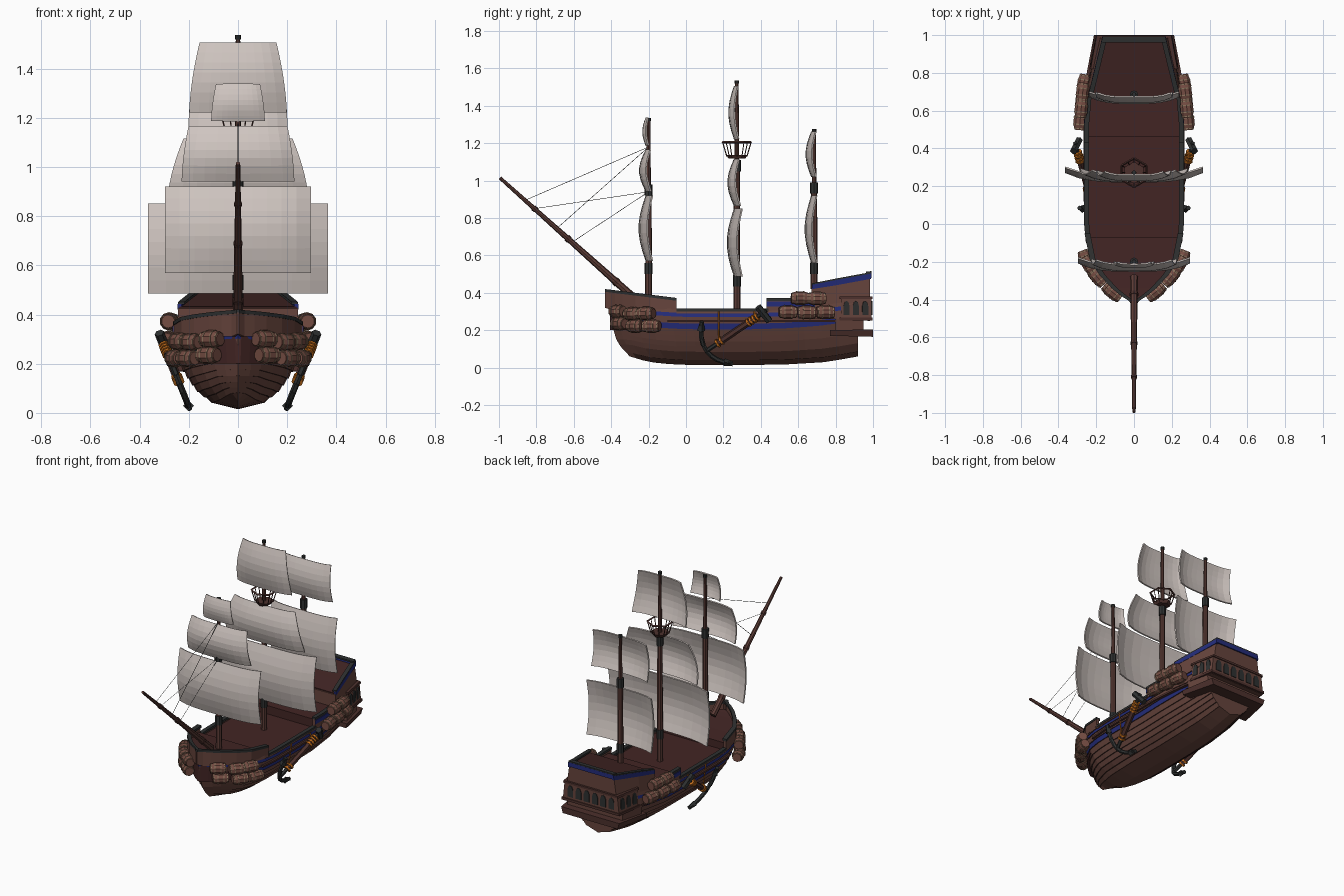
import bpy, bmesh, math
from mathutils import Vector as V, Matrix

if "Cube" in bpy.data.objects:
    bpy.data.objects.remove(bpy.data.objects["Cube"])

def mat(name, r, g, b):
    m = bpy.data.materials.new(name)
    m.diffuse_color = [((c / 255 + .055) / 1.055) ** 2.4 for c in (r, g, b)] + [1]
    m.use_nodes = True
    m.node_tree.nodes["Principled BSDF"].inputs["Base Color"].default_value = m.diffuse_color
    return m

HULL, DARK, DECK = mat("hull_brown", 102, 68, 60), mat("dark_brown", 76, 48, 44), mat("deck_brown", 66, 37, 36)
BLACK, BLUE, SAIL = mat("iron_black", 46, 48, 48), mat("stripe_blue", 36, 44, 122), mat("sail_cloth", 208, 198, 193)
ROPE, WOOD, TAN = mat("rope_orange", 200, 112, 28), mat("barrel_wood", 116, 76, 66), mat("hoop_tan", 140, 116, 94)
MAST = mat("mast_brown", 92, 60, 54)

def make(name, bm, *mats):
    bmesh.ops.remove_doubles(bm, verts=bm.verts, dist=1e-5)
    bmesh.ops.recalc_face_normals(bm, faces=bm.faces)
    me = bpy.data.meshes.new(name)
    bm.to_mesh(me)
    bm.free()
    for m in mats:
        me.materials.append(m)
    o = bpy.data.objects.new(name, me)
    bpy.context.collection.objects.link(o)
    return o

def cyl(bm, p, q, r1, r2=None, n=8, mi=0):
    p, q = V(p), V(q)
    d = q - p
    M = Matrix.Translation((p + q) / 2) @ d.to_track_quat('Z', 'Y').to_matrix().to_4x4()
    res = bmesh.ops.create_cone(bm, cap_ends=True, segments=n, radius1=r1,
                                radius2=r1 if r2 is None else r2, depth=d.length, matrix=M)
    for f in {f for v in res['verts'] for f in v.link_faces}:
        f.material_index = mi

def interp(tab, x):
    if x <= tab[0][0]:
        return tab[0][1]
    for (a, p), (b, q) in zip(tab, tab[1:]):
        if x <= b:
            return p + (q - p) * (x - a) / (b - a)
    return tab[-1][1]

def loft(bm, rings):
    # closed loft through equal-sized rings, capped
    vs = [[bm.verts.new(p) for p in r] for r in rings]
    n = len(vs[0])
    for a, b in zip(vs, vs[1:]):
        for i in range(n):
            bm.faces.new((a[i], a[(i + 1) % n], b[(i + 1) % n], b[i]))
    bm.faces.new(vs[0])
    bm.faces.new(vs[-1][::-1])

# hull shape tables
STEM = [(0, -.30), (.15, -.34), (.3, -.37), (.6, -.395), (1, -.42)]
KEEL = [(-.3, .06), (-.2, .03), (-.05, .015), (.5, .015), (.75, .03), (.92, .06)]
SHEER = [(-.42, .34), (-.2, .322), (0, .31), (.45, .31), (.7, .33), (.92, .36)]
PLAN = [(0, 0), (.03, .24), (.06, .43), (.11, .67), (.17, .87), (.25, .97), (.33, 1), (.7, 1), (.85, .93), (1, .8)]
SECT = [(0, 0), (.085, .385), (.237, .615), (.42, .77), (.63, .9), (.83, .98), (1, 1)]

def half(y):
    return .26 * interp(PLAN, (y + .42) / 1.34)

# planked hull with two blue stripes
bm = bmesh.new()
ts = [0, .085, .16, .237, .33, .42, .53, .645, .745, .865, .935, 1]
rows = [p for a, b in zip(ts, ts[1:]) for p in ((a, .006 if a else 0), (b, 0))]
ss = [0, .03, .06, .11, .17, .25, .33, .45, .57, .7, .78, .85, .92, 1]
grids = []
for side in (1, -1):
    g = []
    for t, off in rows:
        r = []
        for s in ss:
            y0 = interp(STEM, t)
            y = y0 + s * (.92 - y0)
            k = interp(KEEL, y)
            f = interp(PLAN, s)
            x = .26 * f * interp(SECT, t) + off * min(1, f * 3)
            r.append(bm.verts.new((side * x, y, k + (interp(SHEER, y) - k) * t)))
        g.append(r)
    grids.append(g)
    for i in range(len(rows) - 1):
        for j in range(len(ss) - 1):
            f = bm.faces.new((g[i][j], g[i][j + 1], g[i + 1][j + 1], g[i + 1][j]))
            f.material_index = 1 if i % 2 else (2 if i // 2 in (7, 9) else 0)
L, R = grids
for i in range(len(rows) - 1):
    bm.faces.new((L[i][-1], R[i][-1], R[i + 1][-1], L[i + 1][-1]))
make("hull", bm, HULL, DARK, BLUE)

# solid blocks: stations (y, half width low, half width high, z low, z high)
def block(name, st, m):
    bm = bmesh.new()
    loft(bm, [[(-a, y, z0), (a, y, z0), (b, y, z1), (-b, y, z1)] for y, a, b, z0, z1 in st])
    return make(name, bm, m)

def deck(name, ys, z0, z1):
    n = len(ys) - 1
    block(name, [(y, max(half(y) - .012, .002) * .9, max(half(y) - .008, .002), .2, z0 + (z1 - z0) * i / n)
                 for i, y in enumerate(ys)], DECK)

deck("foredeck", [-.405, -.38, -.34, -.27, -.19, -.07], .365, .335)
deck("main_deck", [-.07, .02, .2, .46], .287, .287)
deck("quarter_deck", [.46, .52, .69], .342, .342)
block("poop_house", [(.67, .252, .243, .26, .425), (.8, .232, .212, .26, .45), (.985, .198, .163, .25, .485)], HULL)
block("poop_deck", [(.675, .24, .238, .42, .432), (.8, .2, .208, .44, .457), (.98, .155, .158, .475, .492)], DECK)
block("stern_gallery", [(.83, .232, .226, .262, .37), (.992, .205, .193, .262, .37)], HULL)
block("gallery_sill", [(.82, .236, .236, .252, .268), (.998, .211, .211, .252, .268)], DARK)
block("gallery_cornice", [(.82, .232, .23, .366, .38), (.998, .2, .197, .366, .38)], DARK)
block("stern_counter", [(.8, .235, .24, .2, .26), (.95, .2, .205, .2, .26)], HULL)
block("stern_ledge", [(.77, .252, .256, .17, .2), (1.0, .2, .212, .165, .205)], DARK)
block("stern_rail", [(.97, .17, .168, .48, .506), (.993, .168, .166, .48, .508)], BLUE)
block("stern_cap", [(.962, .166, .166, .504, .514), (.992, .164, .164, .506, .516)], BLACK)

# side walls: stations (y, half width, z low, z high)
def wall(name, st, th, m):
    bm = bmesh.new()
    for s in (1, -1):
        loft(bm, [[(s * w, y, a), (s * w, y, b), (s * max(w - th, 0), y, b), (s * max(w - th, 0), y, a)]
                  for y, w, a, b in st])
    return make(name, bm, m)

def top_rail(name, st, th=.026, h=.012):
    wall(name, [(y, w + .003, b - .003, b + h) for y, w, a, b in st], th, BLACK)

ys = [-.405, -.38, -.34, -.27, -.19, -.05]
fore = [(-.432, .004, .32, .408)] + [(y, half(y) + .004, .31, .405 - .045 * (y + .405) / .36) for y in ys]
wall("fore_bulwark", fore, .018, HULL)
top_rail("fore_rail", fore, .03)
waist = [(y, half(y) + .002, .29, .303) for y in (-.05, .02, .2, .44)]
wall("waist_bulwark", waist, .018, HULL)
top_rail("waist_rail", waist)
quarter = [(y, half(y) + .002, .3, .36) for y in (.43, .52, .6, .69)]
wall("quarter_bulwark", quarter, .018, HULL)
wall("quarter_stripe", [(y, w + .004, .328, .354) for y, w, a, b in quarter], .006, BLUE)
top_rail("quarter_rail", quarter)
poop = [(.675, .245, .42, .443), (.8, .214, .44, .468), (.99, .168, .475, .503)]
wall("poop_stripe", poop, .015, BLUE)
top_rail("poop_rail", [(y, w - .004, a, b) for y, w, a, b in poop], .026, .008)
wall("hull_wale", [(y, half(y) * .985 + .01, .243, .255) for y in (-.1, .02, .2, .5, .65, .82)], .02, DARK)

# arched stern windows, back and both sides
bm = bmesh.new()
def window(c, along, out, w, h):
    pts = [(-w, 0), (w, 0), (w, h * .65), (w * .6, h * .92), (0, h), (-w * .6, h * .92), (-w, h * .65)]
    c, along, out = V(c), V(along).normalized(), V(out).normalized()
    loft(bm, [[c + along * a + V((0, 0, b)) + out * d for a, b in pts] for d in (-.006, .004)])
for i in range(6):
    window((-.15 + .06 * i, .992, .282), (1, 0, 0), (0, 1, 0), .02, .075)
for s in (1, -1):
    for y in (.858, .908, .958):
        window((s * (.229 - (y - .83) * .18), y, .282), (-s * .18, 1, 0), (s, .18, 0), .016, .075)
make("stern_windows", bm, BLACK)

# masts with iron bands: y, foot, top, band heights
for name, y, foot, top, bands in (("fore_mast", -.2, .33, 1.33, (.50, .92)),
                                  ("main_mast", .272, .28, 1.53, (.435, 1.05)),
                                  ("mizzen_mast", .685, .42, 1.27, (.50, .93))):
    bm = bmesh.new()
    cyl(bm, (0, y, foot), (0, y, bands[1]), .019, .016)
    cyl(bm, (0, y, bands[1]), (0, y, top), .013, .009)
    for z in bands:
        cyl(bm, (0, y, z), (0, y, z + .06), .022, mi=1)
    cyl(bm, (0, y, top - .012), (0, y, top + .006), .012, mi=1)
    make(name, bm, MAST, BLACK)

# bowsprit with collars
bm = bmesh.new()
A, B = V((0, -.28, .375)), V((0, -.995, 1.015))
cyl(bm, A, B, .021, .009)
for k in (.12, .48, .73):
    cyl(bm, A.lerp(B, k), A.lerp(B, k + .02), .024 - .011 * k, mi=1)
make("bowsprit", bm, MAST, DARK)

# stays
bm = bmesh.new()
for z, y2, z2 in ((1.18, -.86, .895), (1.18, -.69, .745), (.94, -.81, .85), (.94, -.61, .67)):
    cyl(bm, (0, -.2, z), (0, y2, z2), .0013, n=4)
make("stays", bm, BLACK)

# billowing sails: mast y, z low, z high, half width low, half width high, belly
def sail(name, ym, z0, z1, wb, wt, belly):
    bm = bmesh.new()
    nu, nv = 10, 7
    g = []
    for j in range(nv + 1):
        v = j / nv
        w = wb + (wt - wb) * v ** 1.6
        g.append([bm.verts.new((w * u, ym - .012 - belly * math.sin(math.pi * v) * (1 - .3 * u * u)
                                + .11 * w * u ** 4, z0 + (z1 - z0) * v))
                  for u in (-1 + 2 * i / nu for i in range(nu + 1))])
    for j in range(nv):
        for i in range(nu):
            bm.faces.new((g[j][i], g[j][i + 1], g[j + 1][i + 1], g[j + 1][i]))
    o = make(name, bm, SAIL)
    md = o.modifiers.new("thickness", 'SOLIDIFY')
    md.thickness, md.offset = .008, 0

sail("fore_course", -.2, .57, .92, .295, .295, .038)
sail("fore_topsail", -.2, .942, 1.165, .228, .2, .035)
sail("fore_topgallant", -.2, 1.187, 1.337, .108, .088, .018)
sail("main_course", .272, .487, .85, .365, .365, .038)
sail("main_topsail", .272, .865, 1.115, .285, .22, .035)
sail("main_topgallant", .272, 1.222, 1.505, .197, .155, .03)
sail("mizzen_course", .685, .56, .92, .237, .237, .035)
sail("mizzen_topsail", .685, 1.02, 1.262, .205, .195, .03)

# crow's nest
bm = bmesh.new()
cyl(bm, (0, .272, 1.118), (0, .272, 1.138), .045, .058, n=6)
def ring(r, z, k):
    return V((r * math.sin(k * math.pi / 6), .272 + r * math.cos(k * math.pi / 6), z))
for k in range(12):
    r0, r1 = (.054, .076) if k % 2 == 0 else (.047, .066)
    cyl(bm, ring(r0, 1.13, k), ring(r1, 1.205, k), .003, n=4)
    if k % 2 == 0:
        cyl(bm, ring(.076, 1.205, k), ring(.076, 1.205, k + 2), .006, n=4)
make("crows_nest", bm, DARK)

# anchors lashed to both sides
for s, side in ((1, "right"), (-1, "left")):
    P = lambda y, z: V((s * (.19 + .4 * z), y, z))
    bm = bmesh.new()
    cyl(bm, P(.11, .09), P(.43, .305), .012, n=6)
    cyl(bm, P(.385, .325), P(.445, .25), .02, n=6)
    arc = []
    for i in range(9):
        t = i / 8
        a, b, c = (1 - t) ** 2, 2 * t * (1 - t), t * t
        arc.append(P(.085 * a + .0525 * b + .25 * c, .245 * a + .045 * b + .02 * c))
    for p, q in zip(arc, arc[1:]):
        cyl(bm, p, q, .013, n=6)
    cyl(bm, arc[0], arc[1], .01, .022, n=4)
    cyl(bm, arc[-2], arc[-1], .022, .01, n=4)
    cyl(bm, P(.17, .13), P(.36, .258), .018, n=6, mi=1)
    for y in (.165, .185, .33, .345, .36, .375):
        cyl(bm, P(y, .09 + (y - .11) * .672), P(y + .009, .09 + (y - .101) * .672), .024, mi=2)
    cyl(bm, P(.175, .14), (s * .268, .175, .3), .004, n=5, mi=2)
    cyl(bm, P(.365, .26), (s * .268, .365, .3), .004, n=5, mi=2)
    make("anchor_" + side, bm, BLACK, DARK, ROPE)

# hooped barrels slung along bow and quarter
SPOTS = [(-.365, .30), (-.285, .288), (-.215, .29), (-.355, .235), (-.27, .222), (-.185, .222),
         (.61, .372), (.70, .37), (.545, .297), (.645, .295), (.745, .297)]
for s, side in ((1, "right"), (-1, "left")):
    bm = bmesh.new()
    for y, z in SPOTS:
        c = V((s * (half(y) + .028), y, z))
        d = V((s * (half(y + .03) - half(y - .03)), .06, 0)).normalized()
        n = 10
        for a, b, ra, rb in ((-.048, -.018, .027, .036), (-.018, .018, .036, .036), (.018, .048, .036, .027)):
            cyl(bm, c + d * a, c + d * b, ra, rb, n)
        for a, r in ((-.04, .031), (-.018, .0375), (.018, .0375), (.04, .031)):
            cyl(bm, c + d * (a - .003), c + d * (a + .003), r, r, n, 1)
    make("barrels_" + side, bm, WOOD, TAN)
